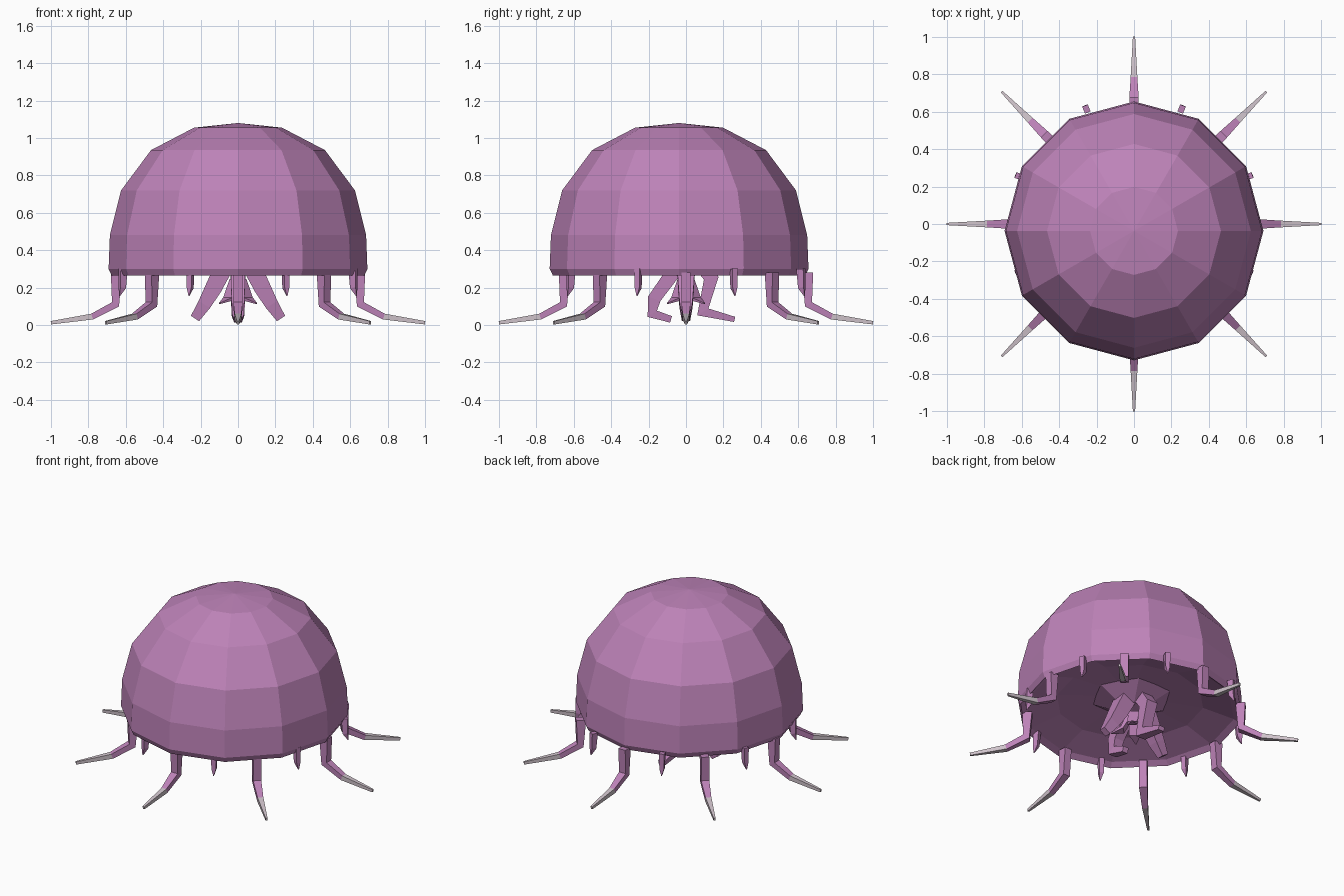
import bpy, bmesh, math
from mathutils import Vector, Matrix

cube = bpy.data.objects.get("Cube")
if cube:
    bpy.data.objects.remove(cube, do_unlink=True)


def material(name, rgb):
    m = bpy.data.materials.new(name)
    m.use_nodes = True
    m.diffuse_color = (*rgb, 1)
    m.node_tree.nodes["Principled BSDF"].inputs["Base Color"].default_value = (*rgb, 1)
    return m


pink = material("orchid pink", (0.51, 0.225, 0.48))
pale = material("pale tip", (0.62, 0.54, 0.59))


def finish(name, bm, mats=(pink,)):
    bmesh.ops.recalc_face_normals(bm, faces=bm.faces)
    mesh = bpy.data.meshes.new(name)
    bm.to_mesh(mesh)
    bm.free()
    for m in mats:
        mesh.materials.append(m)
    ob = bpy.data.objects.new(name, mesh)
    bpy.context.collection.objects.link(ob)
    return ob


def bridge(bm, a, b, mat=0):
    n = len(a)
    for i in range(n):
        j = (i + 1) % n
        bm.faces.new((a[i], a[j], b[j], b[i])).material_index = mat


def lathe(name, profile, sides, y):
    """Spin (radius, z) points; radius 0 at either end closes to a point."""
    bm = bmesh.new()
    rings = []
    for r, z in profile:
        rings.append([bm.verts.new((r * math.cos(t), y + r * math.sin(t), z))
                      for t in (math.tau * i / sides for i in range(sides))])
    for a, b in zip(rings, rings[1:]):
        bridge(bm, a, b)
    bmesh.ops.remove_doubles(bm, verts=bm.verts, dist=0.0005)
    return finish(name, bm)


def limb(name, path, angle, pale_from=99):
    """Sweep a square section along (radius, z, half width, half depth) points."""
    bm = bmesh.new()
    pts = [Vector((r, 0, z)) for r, z, w, d in path]
    side = Vector((0, 1, 0))
    rings = []
    for i, (r, z, w, d) in enumerate(path):
        before = pts[i] - pts[max(i - 1, 0)]
        after = pts[min(i + 1, len(pts) - 1)] - pts[i]
        run = (before.normalized() + after.normalized()).normalized()
        out = side.cross(run)
        rings.append([bm.verts.new(pts[i] + side * w * a + out * d * b)
                      for a, b in ((1, 1), (-1, 1), (-1, -1), (1, -1))])
    for i, (a, b) in enumerate(zip(rings, rings[1:])):
        bridge(bm, a, b, int(i >= pale_from))
    bm.faces.new(rings[0])
    bm.faces.new(rings[-1]).material_index = int(len(path) - 2 >= pale_from)
    bmesh.ops.transform(bm, matrix=Matrix.Rotation(angle, 4, 'Z'), verts=bm.verts)
    return finish(name, bm, (pink, pale))


# Bell: outer dome, rim and shallow underside in one closed shell
lathe("bell", [(0, 1.08), (0.235, 1.055), (0.465, 0.935), (0.625, 0.72),
               (0.685, 0.48), (0.692, 0.30), (0.675, 0.265),
               (0.64, 0.29), (0.45, 0.35), (0, 0.39)], 12, -0.037)

# Mouth stalk under the bell
lathe("mouth_stalk", [(0, 0.40), (0.28, 0.385), (0.09, 0.29), (0, 0.27)], 6, -0.02)

# Eight long tentacles with eight short spikes between them
tentacle = [(0.65, 0.28, 0.025, 0.03), (0.655, 0.11, 0.025, 0.022),
            (0.78, 0.045, 0.018, 0.016), (1.0, 0.012, 0.006, 0.009)]
spike = [(0.665, 0.30, 0.016, 0.02), (0.67, 0.20, 0.014, 0.016),
         (0.685, 0.155, 0.002, 0.002)]
for i in range(8):
    angle = math.tau * i / 8
    limb(f"tentacle_{i + 1}", tentacle, angle, 2)
    limb(f"short_spike_{i + 1}", spike, angle + math.tau / 16)

# Oral arms: a straight pair at the sides, a bent one behind and one in front
side_arm = [(0.06, 0.34, 0.05, 0.05), (0.13, 0.20, 0.042, 0.045),
            (0.18, 0.11, 0.035, 0.036), (0.23, 0.035, 0.022, 0.026)]
back_arm = [(0.07, 0.34, 0.04, 0.04), (0.135, 0.25, 0.04, 0.04),
            (0.09, 0.07, 0.035, 0.035), (0.26, 0.03, 0.022, 0.014)]
front_arm = [(0.04, 0.32, 0.04, 0.04), (0.17, 0.14, 0.035, 0.035),
             (0.18, 0.06, 0.03, 0.03), (0.08, 0.03, 0.02, 0.018)]
limb("left_oral_arm", side_arm, 0)
limb("right_oral_arm", side_arm, math.pi)
limb("back_oral_arm", back_arm, math.pi / 2)
limb("front_oral_arm", front_arm, -math.pi / 2)

# Small pointed frills between the arms
frill = [(0.02, 0.24, 0.03, 0.015), (0.07, 0.14, 0.035, 0.01),
         (0.14, 0.115, 0.003, 0.003)]
for i in range(4):
    limb(f"mouth_frill_{i + 1}", frill, math.pi / 4 + math.tau * i / 4)
